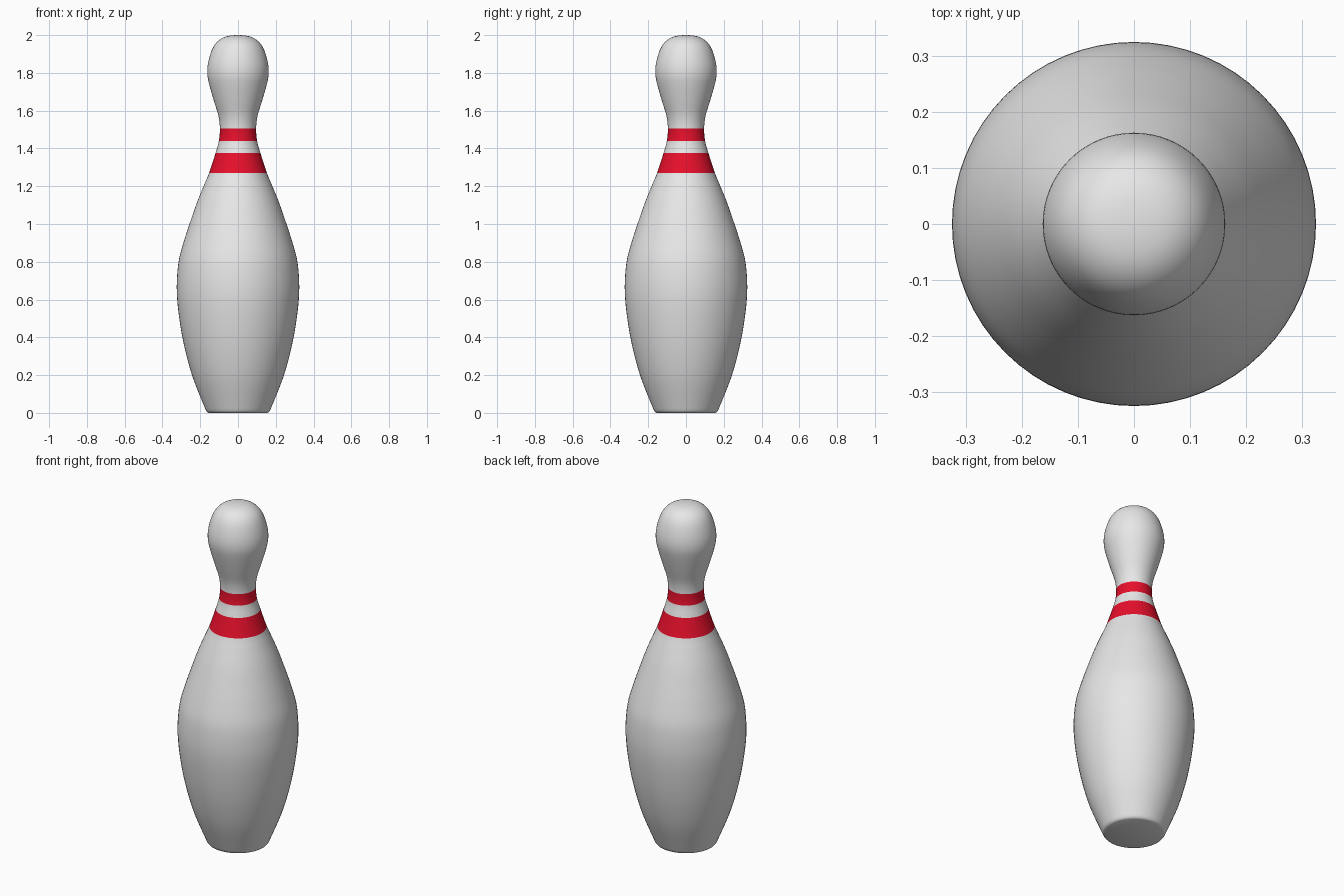
import bpy
import bmesh
import math

cube = bpy.data.objects.get("Cube")
if cube:
    bpy.data.objects.remove(cube, do_unlink=True)


def flat_material(name, color):
    mat = bpy.data.materials.new(name)
    mat.use_nodes = True
    mat.diffuse_color = (*color, 1)
    mat.node_tree.nodes["Principled BSDF"].inputs["Base Color"].default_value = (*color, 1)
    return mat


# Half silhouette (radius, height) from base to crown
PROFILE = [
    (0.175, 0.025), (0.235, 0.175), (0.272, 0.3), (0.298, 0.42),
    (0.316, 0.54), (0.324, 0.64), (0.322, 0.73), (0.311, 0.82),
    (0.283, 0.92), (0.250, 1.02), (0.215, 1.12), (0.178, 1.21),
    (0.153, 1.27), (0.119, 1.375), (0.101, 1.44), (0.096, 1.505),
    (0.103, 1.57), (0.127, 1.65), (0.150, 1.73), (0.162, 1.79),
    (0.159, 1.85), (0.139, 1.92), (0.110, 1.965), (0.065, 1.992), (0.0, 2.0),
]
BANDS = [(1.27, 1.375), (1.44, 1.505)]
STEPS, SIDES = 4, 64


def smooth_profile(points):
    """Catmull-Rom curve through the points, mirrored at the crown."""
    first = (2 * points[0][0] - points[1][0], 2 * points[0][1] - points[1][1])
    last = (-points[-2][0], points[-2][1])
    ext = [first, *points, last]
    out = []
    for a, b, c, d in zip(ext, ext[1:], ext[2:], ext[3:]):
        for i in range(STEPS):
            t = i / STEPS
            out.append(tuple(
                0.5 * (2 * q + (r - p) * t + (2 * p - 5 * q + 4 * r - s) * t * t
                       + (3 * q - p - 3 * r + s) * t ** 3)
                for p, q, r, s in zip(a, b, c, d)))
    return out + [points[-1]]


# Pin body: flat foot with a small rounded rim, then the lathed curve
outline = [(0, 0), (0.155, 0), (0.164, 0.004), (0.170, 0.013)] + smooth_profile(PROFILE)
bm = bmesh.new()
verts = [bm.verts.new((r, 0, z)) for r, z in outline]
edges = [bm.edges.new(pair) for pair in zip(verts, verts[1:])]
bmesh.ops.spin(bm, geom=verts + edges, cent=(0, 0, 0), axis=(0, 0, 1),
               angle=math.tau, steps=SIDES, use_merge=True)
bmesh.ops.remove_doubles(bm, verts=bm.verts, dist=0.0001)
bmesh.ops.recalc_face_normals(bm, faces=bm.faces)

# Neck stripes coloured by height
for face in bm.faces:
    z = face.calc_center_median().z
    face.material_index = int(any(low < z < high for low, high in BANDS))

mesh = bpy.data.meshes.new("pin_body")
bm.to_mesh(mesh)
bm.free()
mesh.materials.append(flat_material("off_white", (0.8, 0.8, 0.8)))
mesh.materials.append(flat_material("stripe_red", (0.8, 0.005, 0.025)))
pin = bpy.data.objects.new("pin_body", mesh)
bpy.context.collection.objects.link(pin)

bpy.ops.object.select_all(action="DESELECT")
pin.select_set(True)
bpy.context.view_layer.objects.active = pin
bpy.ops.object.shade_smooth_by_angle(angle=math.radians(40))
